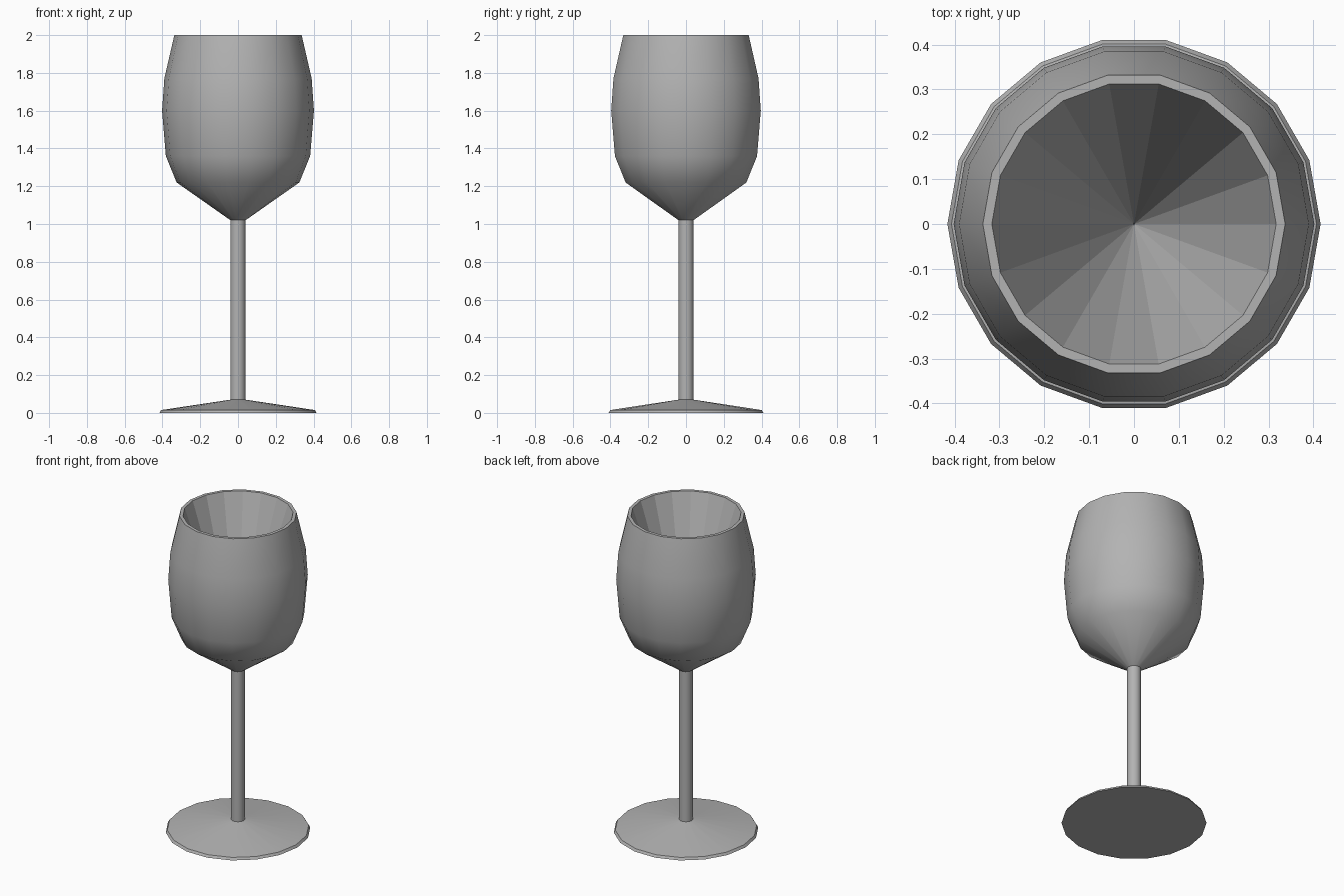
import bpy, bmesh
from math import cos, sin, pi, radians

if "Cube" in bpy.data.objects:
    bpy.data.objects.remove(bpy.data.objects["Cube"])

SIDES = 18

# Darker grey for the whole glass
grey = bpy.data.materials.new("dark_grey")
grey.diffuse_color = (0.45, 0.45, 0.45, 1)
grey.use_nodes = True
grey.node_tree.nodes["Principled BSDF"].inputs["Base Color"].default_value = grey.diffuse_color


def lathe(name, profile, flat_from=None):
    """Revolve (radius, z) points; rows from index flat_from on stay flat shaded."""
    bm = bmesh.new()
    rings = []
    for r, z in profile:
        if r == 0:
            rings.append([bm.verts.new((0, 0, z))])
        else:
            rings.append([bm.verts.new((r * cos(2 * pi * i / SIDES), r * sin(2 * pi * i / SIDES), z))
                          for i in range(SIDES)])
    flat = []
    for row, (a, b) in enumerate(zip(rings, rings[1:])):
        for i in range(SIDES):
            j = (i + 1) % SIDES
            corners = [a[i % len(a)], a[j % len(a)], b[j % len(b)], b[i % len(b)]]
            face = bm.faces.new(list(dict.fromkeys(corners)))
            if flat_from is not None and row >= flat_from:
                flat.append(face)
    bm.faces.index_update()
    flat_ids = [f.index for f in flat]
    mesh = bpy.data.meshes.new(name)
    bm.to_mesh(mesh)
    bm.free()
    mesh.materials.append(grey)
    obj = bpy.data.objects.new(name, mesh)
    bpy.context.collection.objects.link(obj)
    bpy.ops.object.select_all(action='DESELECT')
    obj.select_set(True)
    bpy.context.view_layer.objects.active = obj
    bpy.ops.object.shade_smooth_by_angle(angle=radians(40))
    for i in flat_ids:
        mesh.polygons[i].use_smooth = False
    return obj


# Foot: thin disc with a shallow conical top
lathe("foot", [(0, 0), (0.416, 0), (0.407, 0.015), (0.04, 0.07)])

# Stem
lathe("stem", [(0.04, 0.07), (0.04, 1.02)])

# Bowl: smooth outside, flat rim, faceted conical inside
lathe("bowl", [(0.04, 1.02), (0.325, 1.22), (0.382, 1.36), (0.402, 1.6), (0.39, 1.77),
               (0.337, 2.0), (0.317, 2.0), (0, 1.05)], flat_from=5)
